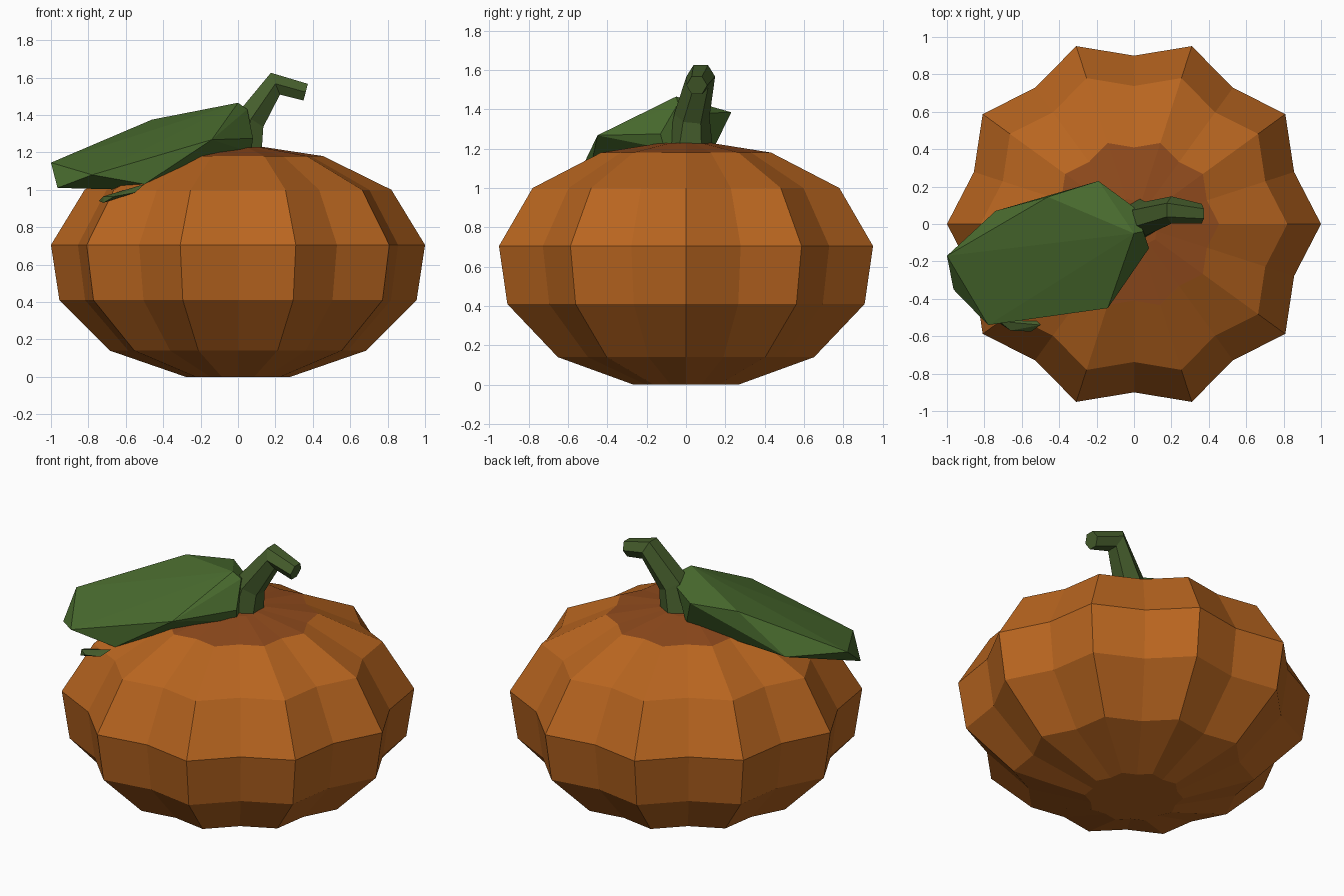
import bpy, bmesh
from math import sin, cos, pi
from mathutils import Vector

if "Cube" in bpy.data.objects:
    bpy.data.objects.remove(bpy.data.objects["Cube"])


def material(name, color):
    m = bpy.data.materials.new(name)
    m.diffuse_color = (*color, 1)
    m.use_nodes = True
    m.node_tree.nodes["Principled BSDF"].inputs["Base Color"].default_value = m.diffuse_color
    return m


def finish(bm, name, *mats):
    bmesh.ops.recalc_face_normals(bm, faces=bm.faces)
    me = bpy.data.meshes.new(name)
    bm.to_mesh(me)
    bm.free()
    ob = bpy.data.objects.new(name, me)
    bpy.context.collection.objects.link(ob)
    for m in mats:
        me.materials.append(m)
    return ob


def loft(bm, rings, mat_from=999):
    """Skin a list of point rings and cap both ends."""
    vs = [[bm.verts.new(p) for p in r] for r in rings]
    n = len(vs[0])
    for k, (a, b) in enumerate(zip(vs, vs[1:])):
        for i in range(n):
            j = (i + 1) % n
            f = bm.faces.new((a[i], a[j], b[j], b[i]))
            f.material_index = int(k >= mat_from)
    bm.faces.new(vs[0][::-1])
    top = bm.faces.new(vs[-1])
    top.material_index = int(len(rings) > mat_from)


def hull(name, points, mat):
    bm = bmesh.new()
    for p in points:
        bm.verts.new(p)
    res = bmesh.ops.convex_hull(bm, input=bm.verts)
    loose = [v for v in bm.verts if not v.link_faces]
    bmesh.ops.delete(bm, geom=loose, context='VERTS')
    return finish(bm, name, mat)


orange = material("orange_skin", (0.48, 0.13, 0.014))
brown = material("brown_crown", (0.28, 0.07, 0.012))
green = material("leaf_green", (0.068, 0.15, 0.028))
dark_green = material("stem_green", (0.06, 0.11, 0.025))

# Ribbed body: ten ridges, every second point pulled in
profile = [(0.28, 0), (0.685, 0.14), (0.955, 0.41), (1.0, 0.705),
           (0.82, 1.0), (0.455, 1.18), (0.14, 1.228)]
bm = bmesh.new()
loft(bm, [[(r * (0.9 if i % 2 else 1) * cos(i * pi / 10),
            r * (0.9 if i % 2 else 1) * sin(i * pi / 10), z)
           for i in range(20)] for r, z in profile], mat_from=5)
finish(bm, "pumpkin_body", orange, brown)

# Bent hexagonal stem: centre, section direction, radius
path = [((0.02, 0.02, 1.17), (0, 0, 1), 0.12),
        ((0.065, 0.03, 1.37), (0.45, 0.1, 0.8), 0.09),
        ((0.20, 0.075, 1.567), (0.92, 0, 0.38), 0.073),
        ((0.362, 0.055, 1.522), (0.96, 0, -0.25), 0.053)]
rings = []
for c, d, r in path:
    d = Vector(d).normalized()
    side = Vector((0, 1, 0))
    side = (side - d * side.dot(d)).normalized()
    up = d.cross(side)
    rings.append([Vector(c) + (side * cos(i * pi / 3) + up * sin(i * pi / 3)) * r
                  for i in range(6)])
bm = bmesh.new()
loft(bm, rings)
finish(bm, "stem", dark_green)

# Faceted drooping leaf
hull("leaf", [(-1.0, -0.17, 1.145), (-0.46, 0.145, 1.375), (0.0, -0.05, 1.465),
              (0.05, -0.04, 1.43), (-0.14, -0.45, 1.268), (-0.78, -0.54, 1.08),
              (-0.74, 0.07, 1.135), (-0.19, 0.23, 1.385), (0.0, 0.09, 1.38),
              (-0.965, -0.35, 1.01), (-0.57, -0.42, 1.0), (-0.5, -0.5, 1.03),
              (0.08, -0.13, 1.275), (0.07, -0.11, 1.2), (-0.1, 0.14, 1.2)], green)

# Small curled tip showing below the leaf
hull("leaf_curl", [(-0.745, -0.46, 0.94), (-0.72, -0.52, 0.965), (-0.66, -0.57, 0.965),
                   (-0.55, -0.575, 0.985), (-0.5, -0.54, 1.03), (-0.72, -0.53, 0.93),
                   (-0.58, -0.45, 0.98)], dark_green)
